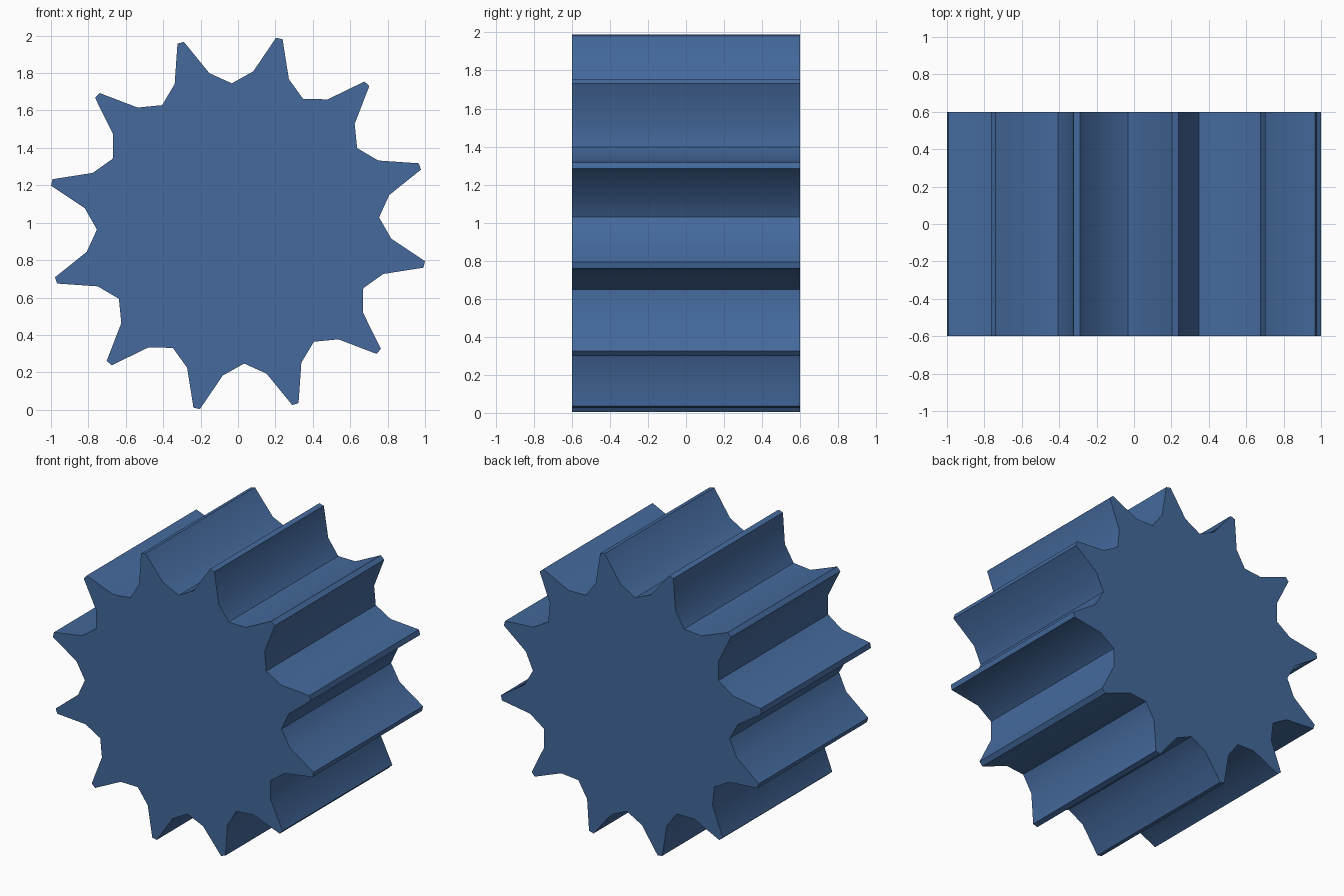
import bpy, bmesh, math

if "Cube" in bpy.data.objects:
    bpy.data.objects.remove(bpy.data.objects["Cube"])

TEETH = 12
CENTRE_Z = 0.996
Z_SQUASH = 0.993        # the wheel is very slightly lower than wide
HALF_LENGTH = 0.6
PHASE = 17.5            # angle of the first tooth, degrees

# one tooth: (angle from tooth centre, radius)
TOOTH = [(-6.8, 0.823), (-1.0, 1.02), (1.0, 1.02), (6.8, 0.823), (15.0, 0.755)]

# gear profile in the xz plane
profile = []
for i in range(TEETH):
    for da, r in TOOTH:
        a = math.radians(PHASE + i * 360 / TEETH + da)
        profile.append((r * math.cos(a), CENTRE_Z + Z_SQUASH * r * math.sin(a)))

# extrude the profile along y
bm = bmesh.new()
front = bm.faces.new([bm.verts.new((x, -HALF_LENGTH, z)) for x, z in profile])
ext = bmesh.ops.extrude_face_region(bm, geom=[front], use_keep_orig=True)
moved = [v for v in ext["geom"] if isinstance(v, bmesh.types.BMVert)]
bmesh.ops.translate(bm, verts=moved, vec=(0, 2 * HALF_LENGTH, 0))
bmesh.ops.recalc_face_normals(bm, faces=bm.faces)

mesh = bpy.data.meshes.new("gear_wheel")
bm.to_mesh(mesh)
bm.free()
gear = bpy.data.objects.new("gear_wheel", mesh)
bpy.context.collection.objects.link(gear)

# blue paint
blue = bpy.data.materials.new("steel_blue")
blue.diffuse_color = (0.058, 0.142, 0.335, 1)
blue.use_nodes = True
blue.node_tree.nodes["Principled BSDF"].inputs["Base Color"].default_value = blue.diffuse_color
mesh.materials.append(blue)

# soft tooth flanks, crisp tips, roots and rims
bpy.context.view_layer.objects.active = gear
gear.select_set(True)
bpy.ops.object.shade_smooth_by_angle(angle=math.radians(32))
